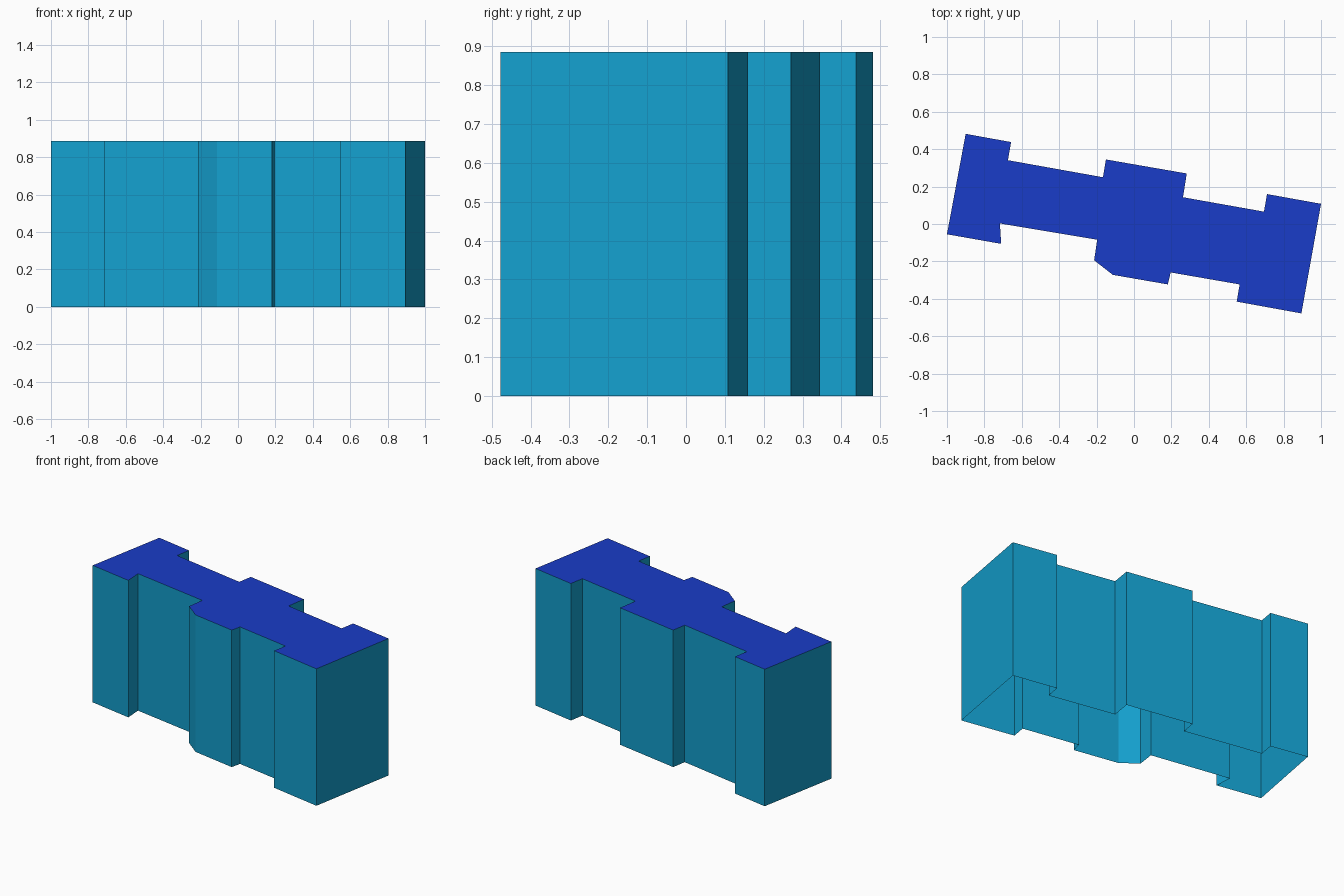
import bpy

if "Cube" in bpy.data.objects:
    bpy.data.objects.remove(bpy.data.objects["Cube"])

HEIGHT = 0.885

# Footprint of the building, clockwise seen from above
outline = [
    (-0.90, 0.482), (-0.657, 0.438), (-0.674, 0.341), (-0.166, 0.25),
    (-0.15, 0.345), (0.282, 0.27), (0.262, 0.143), (0.695, 0.066),
    (0.711, 0.16), (1.0, 0.108), (0.895, -0.478), (0.549, -0.415),
    (0.565, -0.323), (0.196, -0.259), (0.181, -0.323), (-0.113, -0.272),
    (-0.213, -0.194), (-0.197, -0.084), (-0.717, 0.003), (-0.71, -0.106),
    (-1.0, -0.055),
]
outline.reverse()  # counter-clockwise, so faces point outward
n = len(outline)


def add_part(name, verts, faces, color):
    mesh = bpy.data.meshes.new(name)
    mesh.from_pydata(verts, [], faces)
    mat = bpy.data.materials.new(name + "_color")
    mat.diffuse_color = color
    mat.use_nodes = True
    mat.node_tree.nodes["Principled BSDF"].inputs["Base Color"].default_value = mat.diffuse_color
    mesh.materials.append(mat)
    obj = bpy.data.objects.new(name, mesh)
    bpy.context.collection.objects.link(obj)
    return obj


# Outer walls, open underneath
bottom = [(x, y, 0) for x, y in outline]
top = [(x, y, HEIGHT) for x, y in outline]
sides = [(i, (i + 1) % n, (i + 1) % n + n, i + n) for i in range(n)]
add_part("walls", bottom + top, sides, (0.007, 0.35, 0.62, 1))

# Flat roof
add_part("roof", top, [tuple(range(n))], (0.01, 0.045, 0.58, 1))
